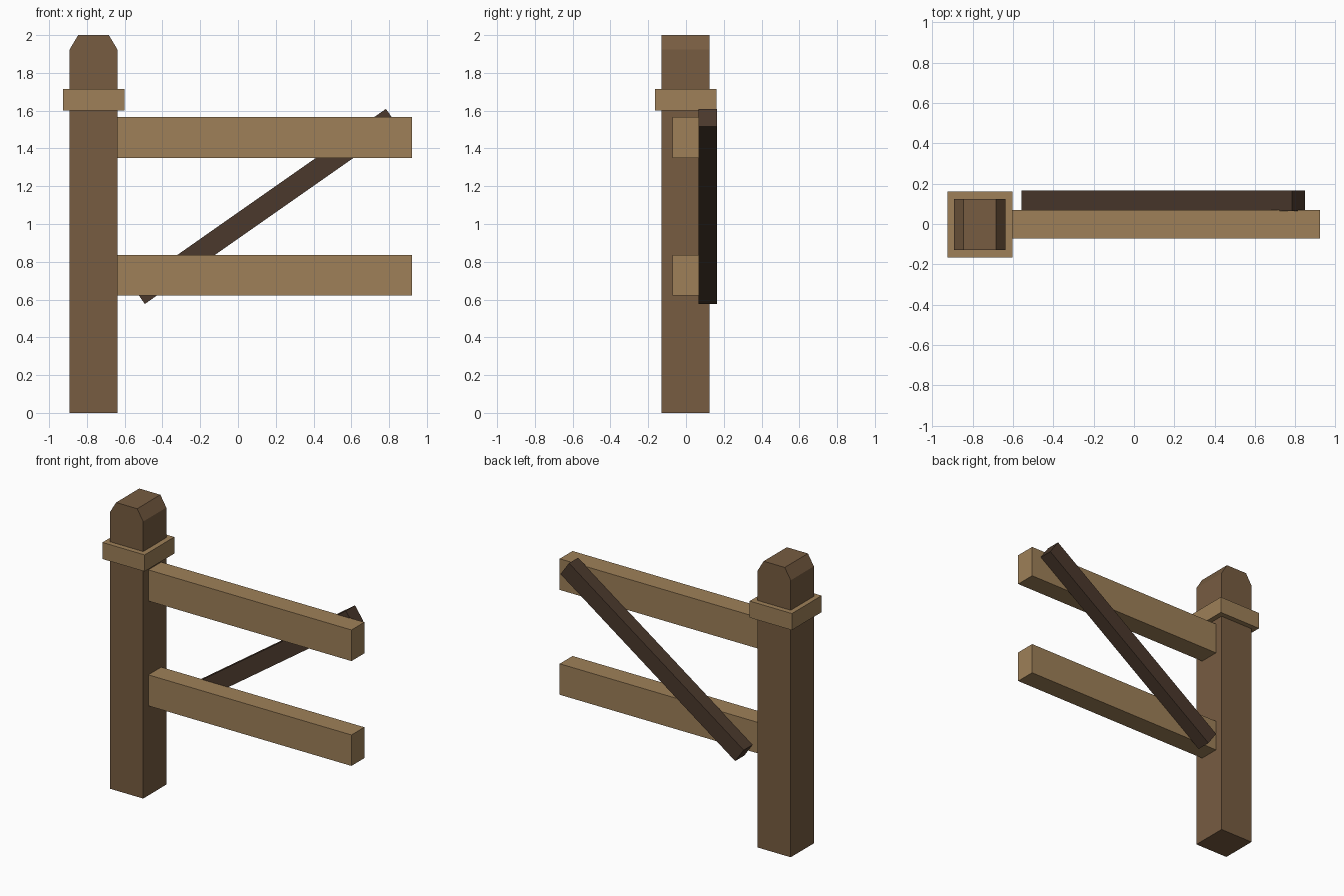
import bpy, bmesh, math
from mathutils import Matrix, Vector

if "Cube" in bpy.data.objects:
    bpy.data.objects.remove(bpy.data.objects["Cube"])


def material(name, rgb):
    m = bpy.data.materials.new(name)
    m.diffuse_color = (*rgb, 1.0)
    m.use_nodes = True
    m.node_tree.nodes["Principled BSDF"].inputs["Base Color"].default_value = m.diffuse_color
    return m


post_wood = material("brown post wood", (0.184, 0.107, 0.053))
rail_wood = material("light rail wood", (0.342, 0.216, 0.098))
brace_wood = material("dark brace wood", (0.069, 0.040, 0.025))


def prism(name, outline, y0, y1, mat):
    """Extrude an x-z outline along y."""
    bm = bmesh.new()
    face = bm.faces.new([bm.verts.new((x, y0, z)) for x, z in outline])
    ext = bmesh.ops.extrude_face_region(bm, geom=[face])
    moved = [v for v in ext["geom"] if isinstance(v, bmesh.types.BMVert)]
    bmesh.ops.translate(bm, verts=moved, vec=(0, y1 - y0, 0))
    bmesh.ops.recalc_face_normals(bm, faces=bm.faces)
    mesh = bpy.data.meshes.new(name)
    bm.to_mesh(mesh)
    bm.free()
    mesh.materials.append(mat)
    obj = bpy.data.objects.new(name, mesh)
    bpy.context.collection.objects.link(obj)
    return obj


def rect(x0, x1, z0, z1):
    return [(x0, z0), (x1, z0), (x1, z1), (x0, z1)]


# Post with its top chamfered on the left and right sides
prism("post", [(-0.892, 0), (-0.638, 0), (-0.638, 1.923), (-0.684, 2.0),
               (-0.846, 2.0), (-0.892, 1.923)], -0.129, 0.125, post_wood)

# Collar around the post
prism("post_collar", rect(-0.926, -0.602, 1.60, 1.715), -0.165, 0.161, rail_wood)

# Two horizontal rails
for name, z0, z1 in (("lower_rail", 0.622, 0.837), ("upper_rail", 1.35, 1.566)):
    prism(name, rect(-0.66, 0.922, z0, z1), -0.072, 0.069, rail_wood)

# Diagonal brace behind the rails
length, width = 1.638, 0.114
turn = Matrix.Rotation(math.radians(35), 2)
corners = rect(-length / 2, length / 2, -width / 2, width / 2)
outline = [tuple(turn @ Vector(c) + Vector((0.145, 1.093))) for c in corners]
prism("diagonal_brace", outline, 0.065, 0.165, brace_wood)
